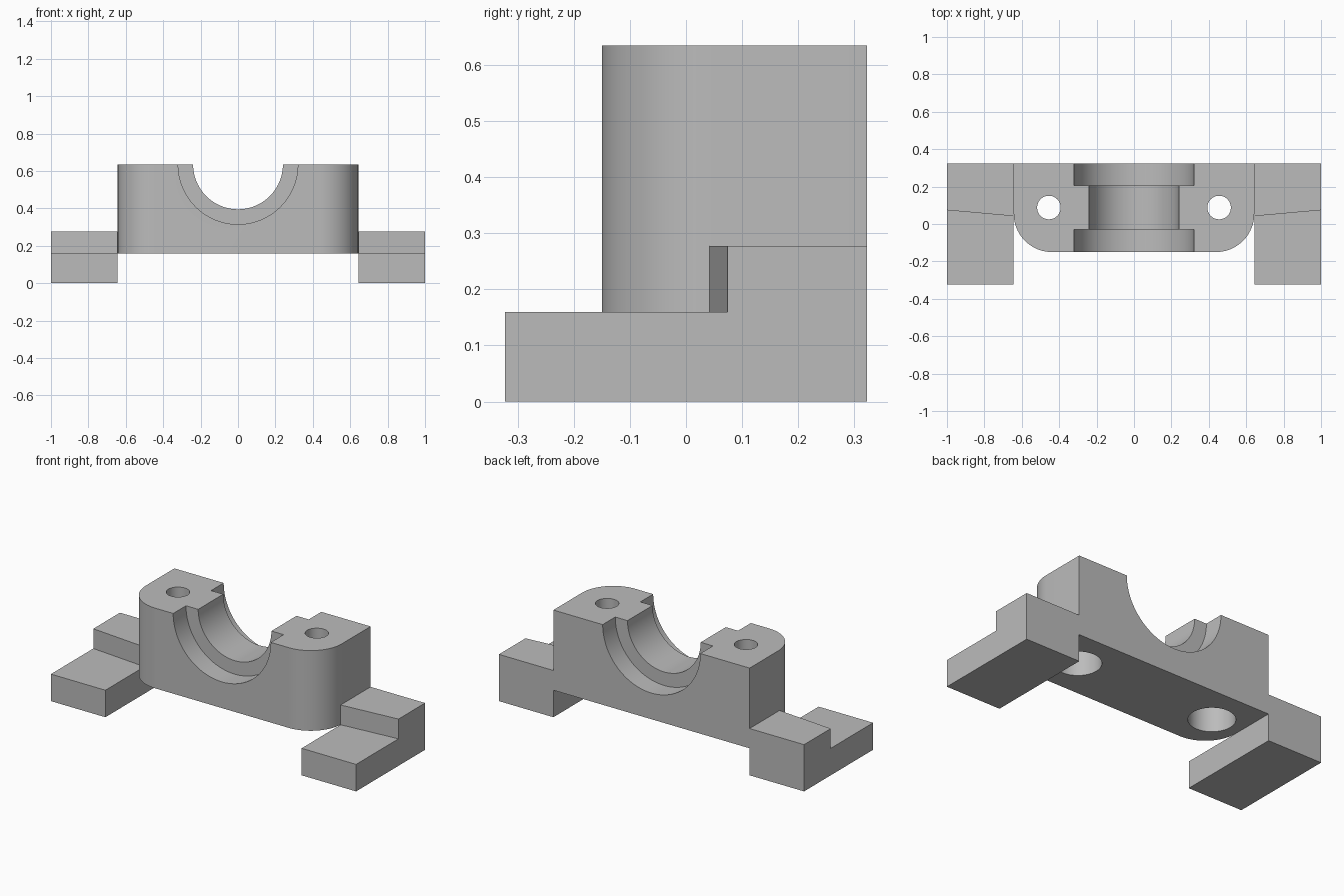
import bpy
import bmesh
from math import cos, sin, pi, radians
from mathutils import Matrix, Vector

cube = bpy.data.objects.get("Cube")
if cube:
    bpy.data.objects.remove(cube, do_unlink=True)

grey = bpy.data.materials.new("plain grey")
grey.use_nodes = True
grey.diffuse_color = (0.5, 0.5, 0.5, 1)
grey.node_tree.nodes["Principled BSDF"].inputs["Base Color"].default_value = grey.diffuse_color

# Main dimensions
HALF_W, FRONT, BACK = 0.643, -0.15, 0.323
LOW, TOP = 0.16, 0.635
CORNER = 0.205
STEP_TOP = 0.277


def add_object(name, bm):
    bmesh.ops.recalc_face_normals(bm, faces=bm.faces)
    mesh = bpy.data.meshes.new(name)
    bm.to_mesh(mesh)
    bm.free()
    mesh.materials.append(grey)
    obj = bpy.data.objects.new(name, mesh)
    bpy.context.collection.objects.link(obj)
    return obj


def prism(name, outline, bottom, top):
    """Extrude a plan outline upward."""
    bm = bmesh.new()
    face = bm.faces.new([bm.verts.new((x, y, bottom)) for x, y in outline])
    grown = bmesh.ops.extrude_face_region(bm, geom=[face])["geom"]
    verts = [v for v in grown if isinstance(v, bmesh.types.BMVert)]
    bmesh.ops.translate(bm, verts=verts, vec=(0, 0, top - bottom))
    return add_object(name, bm)


def cylinder(name, radius, start, end, segments=64):
    """Cylinder between two points."""
    a, b = Vector(start), Vector(end)
    turn = (b - a).to_track_quat("Z", "Y").to_matrix().to_4x4()
    bm = bmesh.new()
    bmesh.ops.create_cone(bm, cap_ends=True, segments=segments, radius1=radius,
                          radius2=radius, depth=(b - a).length,
                          matrix=Matrix.Translation((a + b) / 2) @ turn)
    return add_object(name, bm)


def combine(target, other, operation):
    mod = target.modifiers.new(operation.lower(), "BOOLEAN")
    mod.operation, mod.solver, mod.object = operation, "EXACT", other
    bpy.context.view_layer.objects.active = target
    bpy.ops.object.modifier_apply(modifier=mod.name)
    bpy.data.objects.remove(other, do_unlink=True)


def smooth(obj):
    bpy.ops.object.select_all(action="DESELECT")
    obj.select_set(True)
    bpy.context.view_layer.objects.active = obj
    bpy.ops.object.shade_smooth_by_angle(angle=radians(30))


# Bearing block with rounded front corners
arc = [(HALF_W - CORNER + CORNER * sin(t), FRONT + CORNER - CORNER * cos(t))
       for t in [i * pi / 48 for i in range(25)]]
right_half = arc + [(HALF_W, BACK)]
block = prism("bearing_block",
              right_half + [(-x, y) for x, y in reversed(right_half)], LOW, TOP)

# Half-round saddle with a wider recess at each end
for radius, y0, y1 in ((0.24, -0.4, 0.5), (0.32, -0.4, -0.03), (0.32, 0.205, 0.5)):
    combine(block, cylinder("saddle_cutter", radius, (0, y0, TOP), (0, y1, TOP), 96),
            "DIFFERENCE")

# Bolt holes, counterbored from below
for side in (-1, 1):
    x, y = side * 0.455, 0.088
    for radius, z0, z1 in ((0.063, 0, 0.8), (0.125, 0, 0.4)):
        combine(block, cylinder("bolt_cutter", radius, (x, y, z0), (x, y, z1)),
                "DIFFERENCE")
smooth(block)

# Stepped feet; the riser runs at a slight slant
for name, side in (("right_foot", -1), ("left_foot", 1)):
    inner, outer = side * HALF_W, side
    foot = prism(name, [(inner, -BACK), (outer, -BACK), (outer, BACK), (inner, BACK)],
                 0, LOW)
    step = prism("foot_step", [(inner, 0.042), (outer, 0.074), (outer, BACK), (inner, BACK)],
                 LOW / 2, STEP_TOP)
    combine(foot, step, "UNION")
